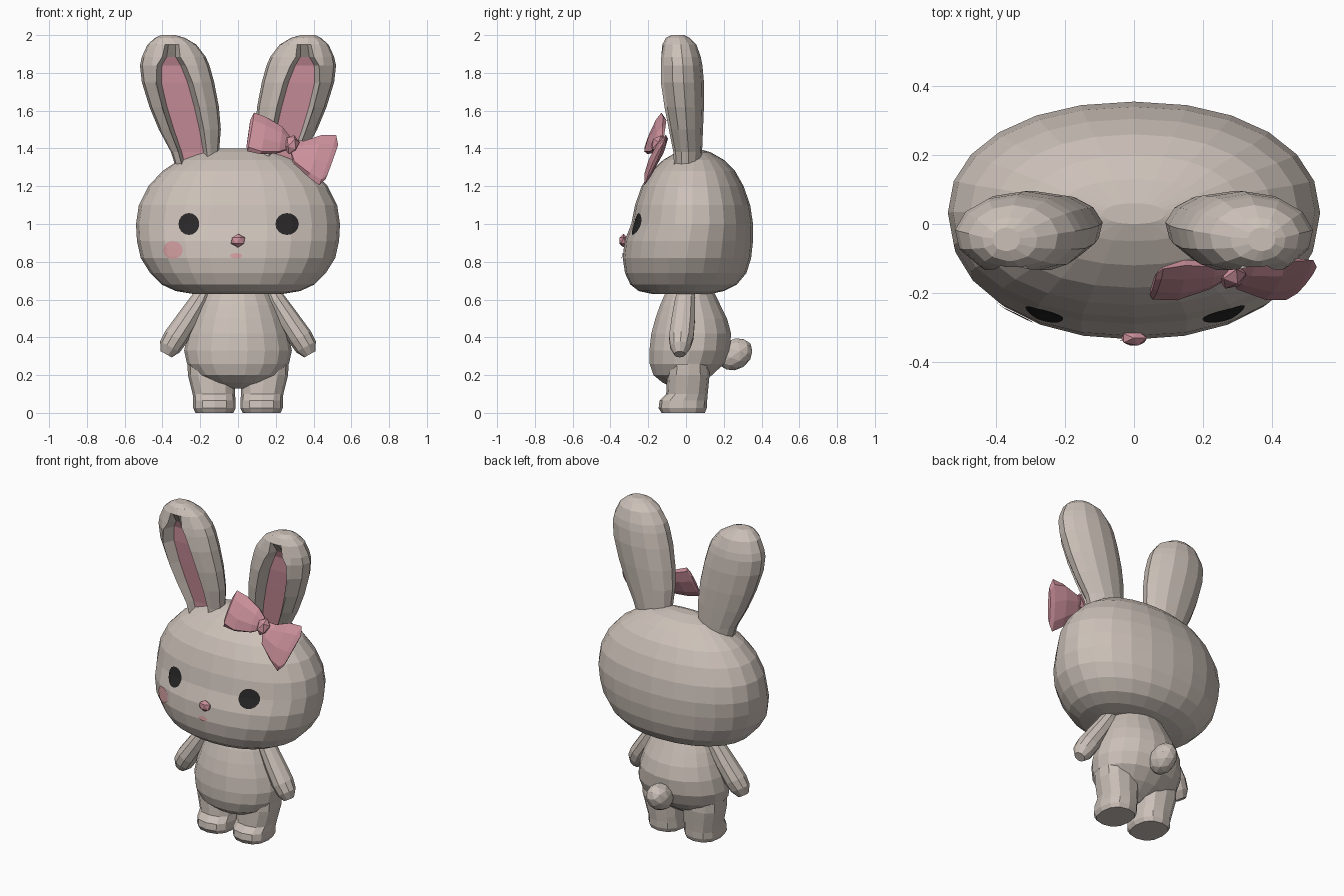
import bpy, bmesh, math
from mathutils import Vector, Matrix
from mathutils.bvhtree import BVHTree

if "Cube" in bpy.data.objects:
    bpy.data.objects.remove(bpy.data.objects["Cube"])


def material(name, rgb):
    m = bpy.data.materials.new(name)
    m.diffuse_color = (*rgb, 1)
    m.use_nodes = True
    m.node_tree.nodes["Principled BSDF"].inputs["Base Color"].default_value = m.diffuse_color
    return m


FUR = material("warm_grey_fur", (0.60, 0.53, 0.48))
PINK = material("dusty_pink", (0.60, 0.28, 0.33))
BLUSH = material("light_blush", (0.66, 0.35, 0.36))
DARK = material("near_black", (0.022, 0.02, 0.02))


def finish(name, bm, mats):
    bmesh.ops.recalc_face_normals(bm, faces=bm.faces)
    me = bpy.data.meshes.new(name)
    bm.to_mesh(me)
    bm.free()
    for m in mats:
        me.materials.append(m)
    ob = bpy.data.objects.new(name, me)
    bpy.context.collection.objects.link(ob)
    return ob


def loft(name, rings, mats, paint=None):
    """Skin a stack of point rings; paint(ring, side) gives the material index."""
    bm = bmesh.new()
    vs = [[bm.verts.new(p) for p in r] for r in rings]
    n = len(vs[0])
    for i in range(len(vs) - 1):
        for j in range(n):
            k = (j + 1) % n
            f = bm.faces.new((vs[i][j], vs[i][k], vs[i + 1][k], vs[i + 1][j]))
            f.material_index = paint(i, j) if paint else 0
    bm.faces.new(vs[0])
    bm.faces.new(vs[-1])
    return finish(name, bm, mats)


def ring(c, a, b, n, p=2.0):
    """Superellipse around c with half axes a and b."""
    pts = []
    for j in range(n):
        t = 2 * math.pi * j / n
        x, y = math.cos(t), math.sin(t)
        u = math.copysign(abs(x) ** (2 / p), x)
        v = math.copysign(abs(y) ** (2 / p), y)
        pts.append(Vector(c) + Vector(a) * u + Vector(b) * v)
    return pts


def stack(rows, n, p=2.0):
    """Rows of z, centre x, half width, front y, back y."""
    return [ring((cx, (f + b) / 2, z), (w, 0, 0), (0, (b - f) / 2, 0), n, p)
            for z, cx, w, f, b in rows]


def blob(name, loc, scale, mat, rot=(0, 0, 0), sub=2):
    bm = bmesh.new()
    bmesh.ops.create_icosphere(bm, subdivisions=sub, radius=1)
    ob = finish(name, bm, [mat])
    mtx = Matrix.Translation(loc)
    for ang, ax in zip(rot, "XYZ"):
        mtx = mtx @ Matrix.Rotation(math.radians(ang), 4, ax)
    ob.data.transform(mtx @ Matrix.Diagonal((*scale, 1)))
    return ob


# Head
head_rows = [(.63, 0, .24, -.18, .13), (.645, 0, .33, -.25, .20), (.68, 0, .405, -.295, .27),
             (.74, 0, .465, -.323, .32), (.82, 0, .515, -.335, .345), (.91, 0, .535, -.325, .355),
             (1.0, 0, .54, -.29, .355), (1.1, 0, .525, -.27, .34), (1.2, 0, .475, -.235, .305),
             (1.28, 0, .40, -.185, .26), (1.34, 0, .31, -.12, .20), (1.38, 0, .215, -.05, .13),
             (1.4, 0, .09, 0, .06)]
head = loft("head", stack(head_rows, 24, 2.15), [FUR])

# Body
body_rows = [(.13, 0, .06, -.06, .03), (.16, 0, .15, -.125, .08), (.20, 0, .22, -.175, .14),
             (.26, 0, .27, -.195, .205), (.33, 0, .285, -.197, .235), (.42, 0, .268, -.187, .242),
             (.50, 0, .24, -.165, .22), (.57, 0, .21, -.14, .185), (.66, 0, .16, -.10, .14)]
loft("body", stack(body_rows, 18), [FUR])

# Tail
blob("tail", (0, .26, .31), (.075, .10, .08), FUR, (35, 0, 0))

# Ear rows: z, inner x, outer x, front y, back y, hollow depth, hollow half width
ear_rows = [(1.30, .10, .33, -.07, .08, 1, .45), (1.38, .10, .355, -.075, .085, 1, .45),
            (1.50, .09, .42, -.10, .09, 1, .41), (1.62, .10, .47, -.125, .095, 1, .39),
            (1.75, .125, .51, -.145, .095, 1, .36), (1.84, .15, .52, -.145, .087, 1, .27),
            (1.885, .17, .51, -.142, .078, .8, .14), (1.95, .22, .48, -.13, .055, 0, .14),
            (1.985, .28, .44, -.11, .02, 0, .14), (2.0, .33, .41, -.08, -.01, 0, .14)]


def ear_ring(s, z, xi, xo, f, b, depth, half):
    pts = [(math.cos(t), math.sin(t)) for t in (math.radians(-50 + 28 * k) for k in range(11))]
    rim = half + .14
    floor = -.95 + .65 * depth
    shift = .1 * depth
    pts += [(-rim + shift, -.9), (-half + shift, floor), (half + shift, floor), (rim + shift, -.9)]
    return [Vector((s * ((xi + xo) / 2 + u * (xo - xi) / 2), (f + b) / 2 + v * (b - f) / 2, z))
            for u, v in pts]


# Limbs and ears, one per side
leg_rows = [(0, .125, .10, -.13, .10), (.025, .125, .112, -.145, .11), (.065, .125, .112, -.14, .112),
            (.10, .128, .112, -.105, .115), (.20, .14, .125, -.10, .125), (.30, .14, .13, -.09, .12)]
arm_rows = [(.17, 0, .66, .03, .04), (.20, -.005, .60, .05, .055), (.27, -.015, .49, .06, .065),
            (.33, -.025, .40, .065, .068), (.36, -.03, .35, .06, .056), (.38, -.033, .31, .034, .03)]
for s, side in ((-1, "left"), (1, "right")):
    loft(side + "_ear", [ear_ring(s, *r) for r in ear_rows], [FUR, PINK],
         lambda i, j: 1 if j == 12 and i < 6 else 0)
    loft(side + "_leg", stack([(z, s * c, w, f, b) for z, c, w, f, b in leg_rows], 12, 2.4), [FUR])
    loft(side + "_arm", [ring((s * x, y, z), (s * .87 * ra, 0, .48 * ra), (0, rb, 0), 10)
                         for x, y, z, ra, rb in arm_rows], [FUR])

# Face details as thin patches laid onto the head
tree = BVHTree.FromPolygons([v.co for v in head.data.vertices],
                            [p.vertices[:] for p in head.data.polygons])


def patch(name, cx, cz, rx, rz, mat, lift=.006, n=16):
    bm = bmesh.new()

    def drop(x, z):
        hit = tree.ray_cast(Vector((x, -2, z)), Vector((0, 1, 0)))[0]
        return bm.verts.new((x, hit.y - lift, z))

    rows = [[drop(cx + rx * k / 4 * math.cos(2 * math.pi * j / n),
                  cz + rz * k / 4 * math.sin(2 * math.pi * j / n)) for j in range(n)]
            for k in range(1, 5)]
    mid = drop(cx, cz)
    for j in range(n):
        q = (j + 1) % n
        bm.faces.new((mid, rows[0][j], rows[0][q]))
        for a, b in zip(rows, rows[1:]):
            bm.faces.new((a[j], b[j], b[q], a[q]))
    ob = finish(name, bm, [mat])
    # Make sure the patch looks outward
    if sum(p.normal.y for p in ob.data.polygons) > 0:
        ob.data.flip_normals()


patch("left_eye", -.26, 1.0, .055, .058, DARK)
patch("right_eye", .26, 1.0, .062, .058, DARK)
patch("cheek", -.345, .862, .052, .048, BLUSH)
patch("mouth", -.01, .832, .032, .014, BLUSH)
blob("nose", (0, -.331, .912), (.042, .025, .036), PINK, sub=1)


# Bow: each loop flares from the knot to a wide outer edge, given as top and bottom points
def bow_loop(name, edges):
    rings = []
    for top, bottom, thick in edges:
        t, b = Vector(top), Vector(bottom)
        rings.append(ring((t + b) / 2, (t - b) / 2, Vector((0, -.9, -.43)) * thick, 8))
    loft(name, rings, [PINK])


bow_loop("bow_left_loop", [((.275, -.125, 1.465), (.265, -.155, 1.395), .02),
                           ((.235, -.125, 1.515), (.215, -.175, 1.375), .035),
                           ((.15, -.12, 1.565), (.12, -.205, 1.37), .045),
                           ((.085, -.13, 1.59), (.05, -.215, 1.385), .026),
                           ((.065, -.145, 1.55), (.045, -.205, 1.41), .012)])
bow_loop("bow_right_loop", [((.30, -.125, 1.445), (.28, -.155, 1.375), .02),
                            ((.35, -.12, 1.44), (.29, -.175, 1.325), .035),
                            ((.44, -.11, 1.47), (.37, -.205, 1.25), .045),
                            ((.52, -.105, 1.47), (.43, -.22, 1.205), .026),
                            ((.53, -.125, 1.42), (.465, -.205, 1.24), .012)])
blob("bow_knot", (.283, -.15, 1.42), (.042, .038, .055), PINK, (-20, 15, 0), sub=1)
